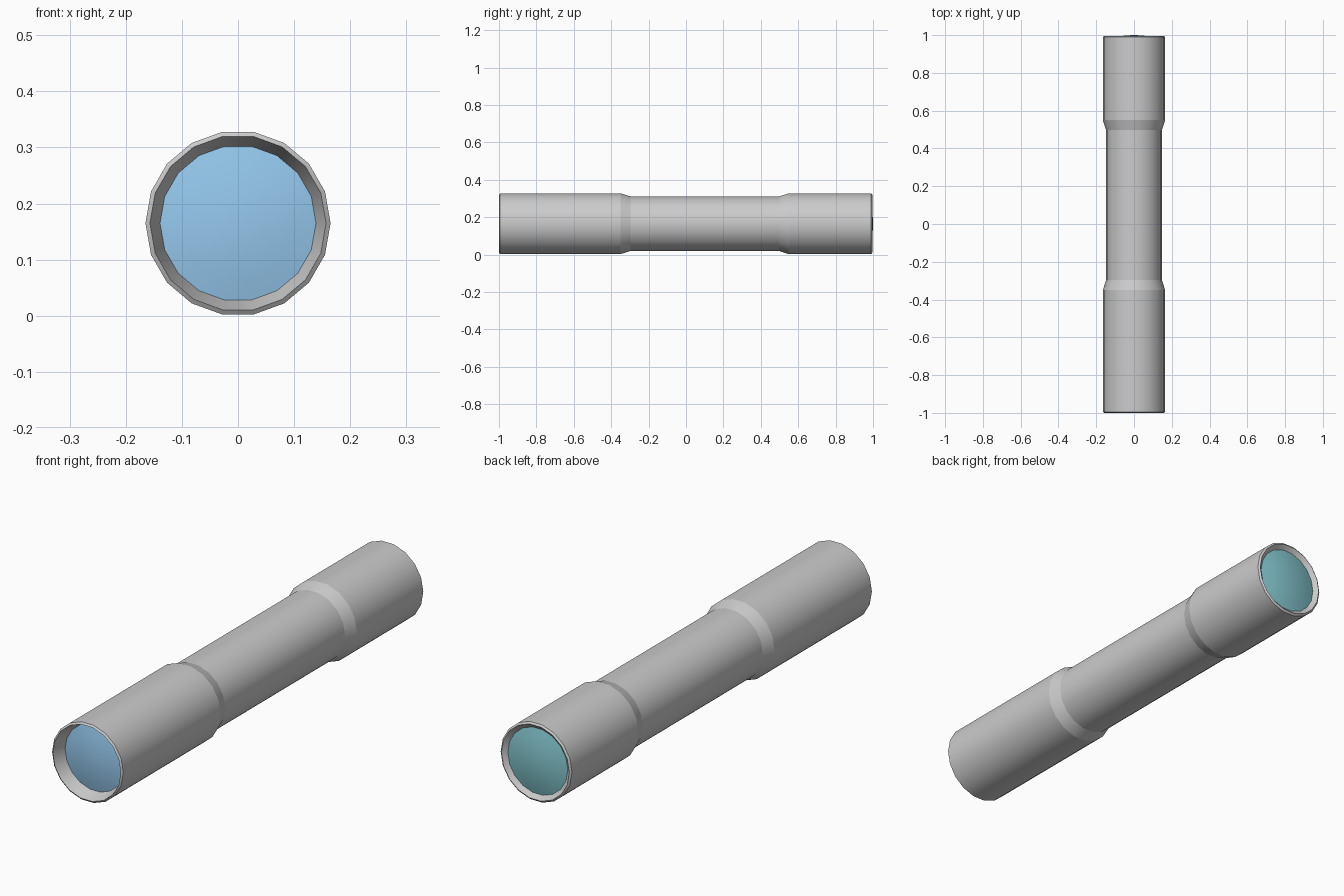
import bpy
import bmesh
from math import cos, sin, pi

if "Cube" in bpy.data.objects:
    bpy.data.objects.remove(bpy.data.objects["Cube"])

SIDES = 18
AXIS_Z = 0.165


def lathe(name, profile, sharp=False, color=None):
    """Spin (radius, y) points around the lengthwise axis."""
    bm = bmesh.new()
    rings = []
    for r, y in profile:
        if r == 0:
            rings.append([bm.verts.new((0, y, AXIS_Z))] * SIDES)
        else:
            angles = [2 * pi * k / SIDES for k in range(SIDES)]
            rings.append([bm.verts.new((r * cos(a), y, AXIS_Z + r * sin(a)))
                          for a in angles])
    for lo, hi in zip(rings, rings[1:]):
        for k in range(SIDES):
            n = (k + 1) % SIDES
            quad = dict.fromkeys((lo[k], hi[k], hi[n], lo[n]))
            bm.faces.new(list(quad)).smooth = True
    # keep the circular edges crisp while the sides shade round
    if sharp:
        for ring in rings:
            for k in range(SIDES):
                e = bm.edges.get((ring[k], ring[(k + 1) % SIDES]))
                if e:
                    e.smooth = False
    mesh = bpy.data.meshes.new(name)
    bm.to_mesh(mesh)
    bm.free()
    obj = bpy.data.objects.new(name, mesh)
    bpy.context.collection.objects.link(obj)
    if color:
        mat = bpy.data.materials.new(name + "_glass")
        mat.diffuse_color = color
        mat.use_nodes = True
        mat.node_tree.nodes["Principled BSDF"].inputs["Base Color"].default_value = mat.diffuse_color
        mesh.materials.append(mat)
    return obj


def dome(radius, apex, edge, steps=4):
    """Shallow lens profile from apex to edge."""
    return [(radius * i / steps, apex + (edge - apex) * (i / steps) ** 2)
            for i in range(steps + 1)]


# tube: recessed front seat, front barrel, narrow grip, rear barrel, rear seat
lathe("tube", [
    (0.139, -0.945), (0.157, -1.0), (0.165, -0.994),
    (0.165, -0.35), (0.148, -0.297), (0.148, 0.497), (0.165, 0.55),
    (0.165, 0.990), (0.157, 0.996), (0.139, 0.980),
], sharp=True)

# front lens, set back inside the rim
lathe("front_lens", dome(0.139, -0.962, -0.945), color=(0.30, 0.58, 0.85, 1))

# rear lens, bulging just past the rim
lathe("rear_lens", dome(0.139, 1.0, 0.980)[::-1], color=(0.22, 0.55, 0.60, 1))
